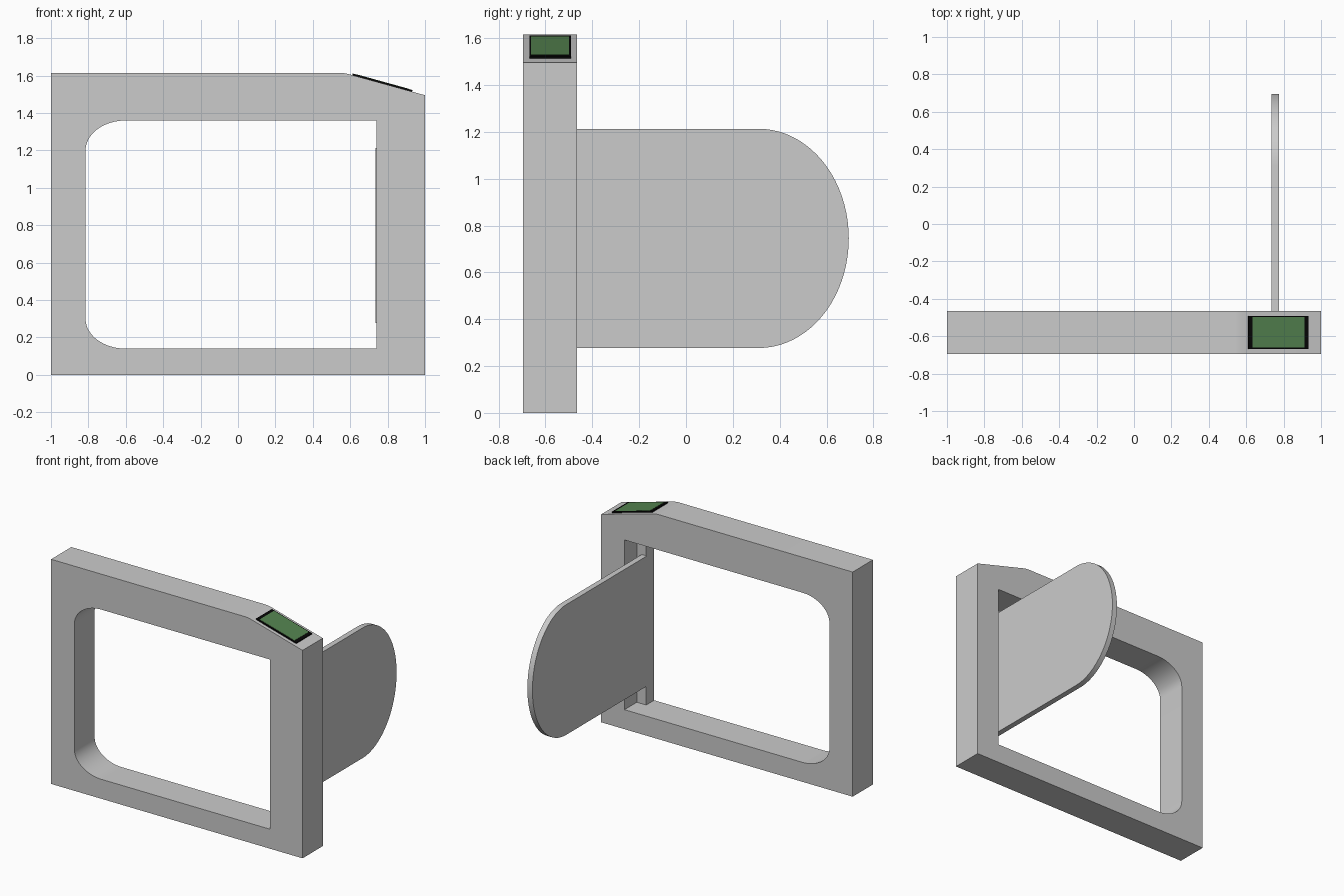
import bpy, bmesh, math
from mathutils import Matrix

if "Cube" in bpy.data.objects:
    bpy.data.objects.remove(bpy.data.objects["Cube"])


def ellipse_arc(cx, cz, a, b, start, end, n=16):
    return [(cx + a * math.cos(math.radians(start + (end - start) * i / n)),
             cz + b * math.sin(math.radians(start + (end - start) * i / n))) for i in range(n + 1)]


def prism(name, pts, lo, hi, axis='Y'):
    """Extrude a 2D outline: (x, z) along Y, or (y, z) along X."""
    place = (lambda p, d: (p[0], d, p[1])) if axis == 'Y' else (lambda p, d: (d, p[0], p[1]))
    shift = (0, hi - lo, 0) if axis == 'Y' else (hi - lo, 0, 0)
    bm = bmesh.new()
    face = bm.faces.new([bm.verts.new(place(p, lo)) for p in pts])
    ext = bmesh.ops.extrude_face_region(bm, geom=[face], use_keep_orig=True)
    bmesh.ops.translate(bm, vec=shift, verts=[v for v in ext['geom'] if isinstance(v, bmesh.types.BMVert)])
    bmesh.ops.recalc_face_normals(bm, faces=bm.faces[:])
    mesh = bpy.data.meshes.new(name)
    bm.to_mesh(mesh)
    bm.free()
    ob = bpy.data.objects.new(name, mesh)
    bpy.context.collection.objects.link(ob)
    return ob


def activate(ob):
    bpy.ops.object.select_all(action='DESELECT')
    ob.select_set(True)
    bpy.context.view_layer.objects.active = ob


def cut(ob, cutter):
    mod = ob.modifiers.new("cut", 'BOOLEAN')
    mod.operation, mod.solver, mod.object = 'DIFFERENCE', 'EXACT', cutter
    activate(ob)
    bpy.ops.object.modifier_apply(modifier=mod.name)
    bpy.data.objects.remove(cutter)


def smooth(ob):
    activate(ob)
    bpy.ops.object.shade_smooth_by_angle(angle=math.radians(25))


FRONT, BACK = -0.695, -0.465
LIP = -0.605
SLOPE = math.atan(0.277)

# Frame with a sloped top corner
frame = prism("gate_frame", [(-1, 0), (1, 0), (1, 1.495), (0.595, 1.607), (0.575, 1.6115),
                             (0.56, 1.614), (0.545, 1.615), (-1, 1.615)], FRONT, BACK)

# Opening, rounded on the left, square on the right
opening = ([(0.74, 0.14), (0.74, 1.36)]
           + ellipse_arc(-0.60, 1.20, 0.215, 0.16, 90, 180)
           + ellipse_arc(-0.60, 0.30, 0.215, 0.16, 180, 270))
cut(frame, prism("opening_cutter", opening, FRONT - 0.1, BACK + 0.1))

# Recess behind the front lip where the paddle folds in
cut(frame, prism("recess_cutter", [(0.6, 0.14), (0.815, 0.14), (0.815, 1.36), (0.6, 1.36)],
                 LIP, BACK + 0.1))
smooth(frame)

# Swing paddle with a rounded end
paddle = prism("swing_paddle", [(LIP, 1.213), (LIP, 0.277)]
               + ellipse_arc(0.31, 0.745, 0.385, 0.468, -90, 90, 40), 0.735, 0.775, 'X')
smooth(paddle)


# Reader panel: black bezel and green screen on the slope
def plate(name, length, width, low, high, colour):
    half = length / 2
    ob = prism(name, [(-half, low), (half, low), (half, high), (-half, high)], -width / 2, width / 2)
    ob.matrix_world = Matrix.Translation((0.771, -0.58, 1.559)) @ Matrix.Rotation(SLOPE, 4, 'Y')
    mat = bpy.data.materials.new(name)
    mat.diffuse_color = colour
    mat.use_nodes = True
    mat.node_tree.nodes["Principled BSDF"].inputs["Base Color"].default_value = mat.diffuse_color
    ob.data.materials.append(mat)


plate("reader_bezel", 0.332, 0.178, -0.01, 0.008, (0.002, 0.002, 0.002, 1))
plate("reader_screen", 0.288, 0.163, 0.004, 0.0095, (0.09, 0.23, 0.08, 1))
